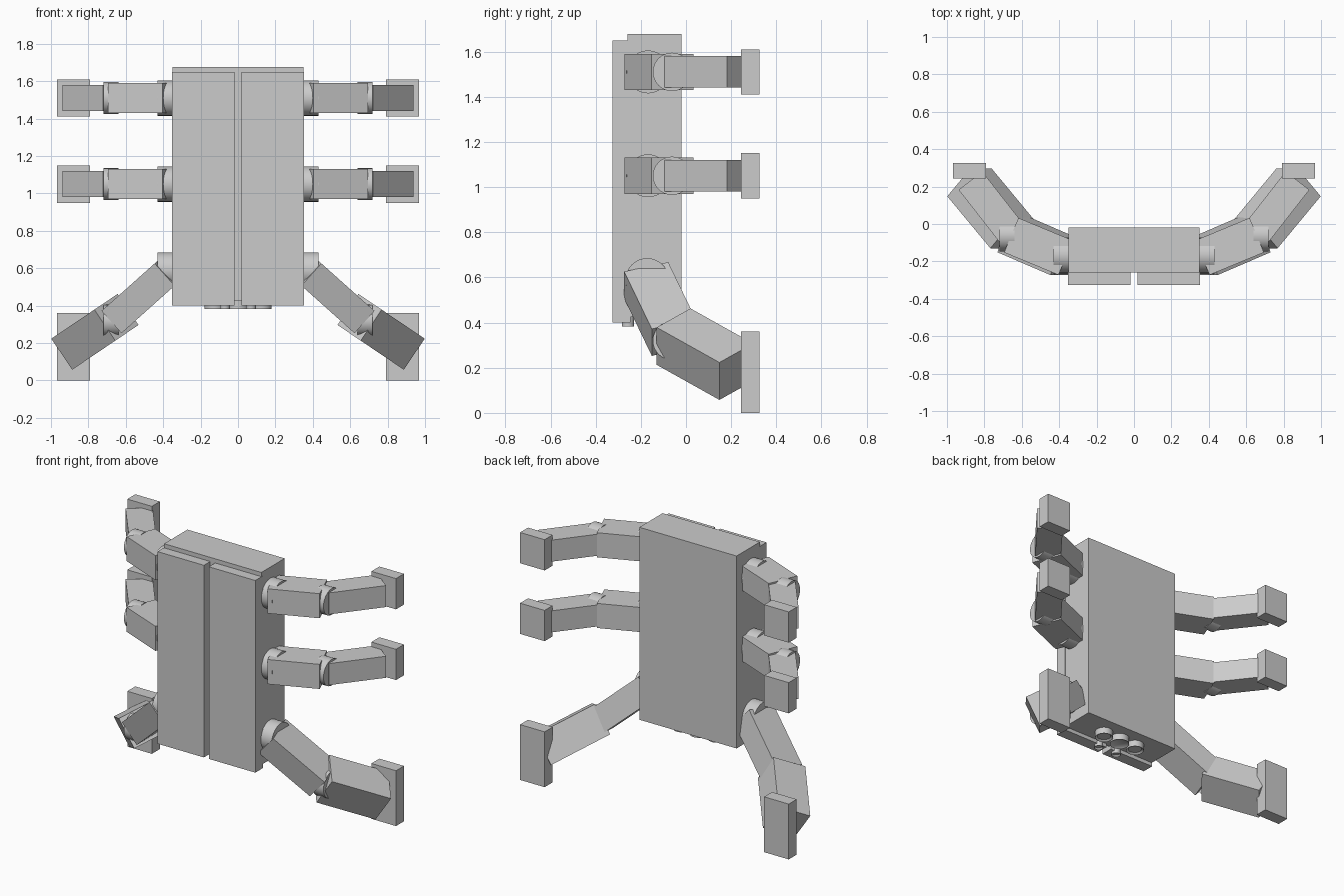
import bpy, bmesh, math
from mathutils import Matrix, Vector

if "Cube" in bpy.data.objects:
    bpy.data.objects.remove(bpy.data.objects["Cube"])

grey = bpy.data.materials.new("light_grey")
grey.diffuse_color = (0.6, 0.6, 0.6, 1)
grey.use_nodes = True
grey.node_tree.nodes["Principled BSDF"].inputs["Base Color"].default_value = grey.diffuse_color


def add_object(name, bm):
    bmesh.ops.recalc_face_normals(bm, faces=bm.faces)
    mesh = bpy.data.meshes.new(name)
    bm.to_mesh(mesh)
    bm.free()
    mesh.materials.append(grey)
    ob = bpy.data.objects.new(name, mesh)
    bpy.context.collection.objects.link(ob)
    return ob


def box(name, centre, size, yaw=0, pitch=0):
    """Box turned by yaw about z, then pitched about y."""
    bm = bmesh.new()
    m = (Matrix.Translation(centre) @ Matrix.Rotation(math.radians(pitch), 4, 'Y')
         @ Matrix.Rotation(math.radians(yaw), 4, 'Z') @ Matrix.Diagonal((*size, 1)))
    bmesh.ops.create_cube(bm, size=1, matrix=m)
    return add_object(name, bm)


def span(name, lo, hi):
    lo, hi = Vector(lo), Vector(hi)
    return box(name, (lo + hi) / 2, hi - lo)


def smooth(ob):
    bpy.ops.object.select_all(action='DESELECT')
    ob.select_set(True)
    bpy.context.view_layer.objects.active = ob
    bpy.ops.object.shade_smooth_by_angle(angle=math.radians(35))


def joint(name, centre, radius, length):
    """Cylinder lying along x."""
    bm = bmesh.new()
    m = Matrix.Translation(centre) @ Matrix.Rotation(math.pi / 2, 4, 'Y')
    bmesh.ops.create_cone(bm, cap_ends=True, segments=32, radius1=radius,
                          radius2=radius, depth=length, matrix=m)
    ob = add_object(name, bm)
    smooth(ob)
    return ob


def nozzle(name, x, y, radius):
    """Short round nozzle under the body with a recessed lower face."""
    bm = bmesh.new()
    bmesh.ops.create_cone(bm, cap_ends=True, segments=32, radius1=radius,
                          radius2=radius, depth=0.06,
                          matrix=Matrix.Translation((x, y, 0.412)))
    bottom = min(bm.faces, key=lambda f: f.calc_center_median().z)
    bmesh.ops.inset_region(bm, faces=[bottom], thickness=radius * 0.25)
    for v in bottom.verts:
        v.co.z += 0.01
    smooth(add_object(name, bm))


# Body block
span("body", (-0.35, -0.26, 0.425), (0.35, -0.02, 1.677))

# Nozzles under the body
for x, r in ((-0.125, 0.055), (0, 0.06), (0.125, 0.055)):
    nozzle("large_nozzle", x, -0.14, r)
for x in (-0.07, 0.07):
    nozzle("small_nozzle", x, -0.257, 0.027)

# Parts made on the right side, then mirrored to the left
parts = [span("front_panel", (0.018, -0.325, 0.40), (0.352, -0.245, 1.65))]

# Upper and middle arms
for label, z in (("upper", 1.51), ("middle", 1.05)):
    parts += [
        joint(label + "_shoulder_joint", (0.375, -0.168, z), 0.095, 0.11),
        box(label + "_upper_arm", (0.511, -0.12, z), (0.315, 0.20, 0.16), 22.5),
        joint(label + "_elbow_joint", (0.678, -0.062, z), 0.085, 0.08),
        box(label + "_forearm", (0.766, 0.093, z), (0.352, 0.16, 0.14), 52),
        span(label + "_hand", (0.79, 0.243, z - 0.1), (0.967, 0.325, z + 0.1)),
    ]

# Legs
parts += [
    joint("hip_joint", (0.375, -0.172, 0.589), 0.096, 0.11),
    box("thigh", (0.511, -0.115, 0.46), (0.40, 0.205, 0.16), 17.8, 41.8),
    joint("knee_joint", (0.678, -0.062, 0.32), 0.085, 0.08),
    box("shin", (0.765, 0.084, 0.26), (0.393, 0.212, 0.20), 45, 34),
    span("foot", (0.79, 0.243, 0), (0.967, 0.325, 0.36)),
]

for ob in parts:
    mod = ob.modifiers.new("mirror", 'MIRROR')
    mod.use_axis = (True, False, False)
    mod.use_mirror_merge = False
